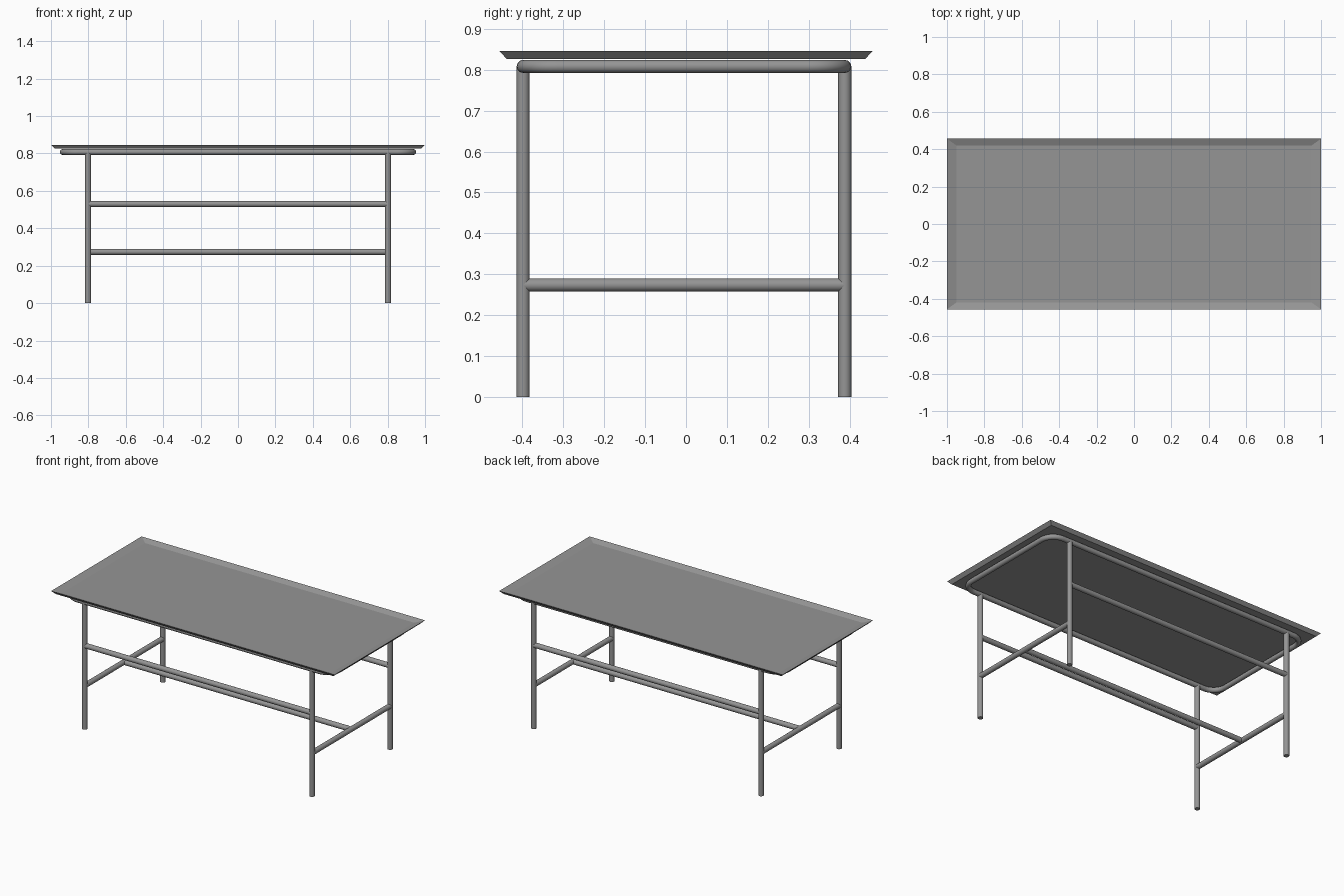
import bpy, bmesh, math
from mathutils import Vector

if "Cube" in bpy.data.objects:
    bpy.data.objects.remove(bpy.data.objects["Cube"], do_unlink=True)

grey = bpy.data.materials.new("mid grey")
grey.use_nodes = True
COLOUR = (0.3, 0.3, 0.3, 1)
grey.diffuse_color = COLOUR
grey.node_tree.nodes["Principled BSDF"].inputs["Base Color"].default_value = COLOUR

TUBE = 0.016
CY = -0.005          # frame centre in y
LEG_X, LEG_Y = 0.802, 0.393
LOW, HIGH, RING_Z = 0.274, 0.53, 0.808


def finish(obj):
    obj.data.materials.append(grey)
    return obj


def tube(name, start, end):
    """Round bar between two points."""
    a, b = Vector(start), Vector(end)
    axis = b - a
    bpy.ops.mesh.primitive_cylinder_add(vertices=24, radius=TUBE, depth=axis.length,
                                        location=(a + b) / 2)
    obj = bpy.context.object
    obj.name = name
    obj.rotation_euler = axis.to_track_quat('Z', 'Y').to_euler()
    bpy.ops.object.shade_smooth_by_angle()
    return finish(obj)


# Tray top: stacked rectangles bridged into a shallow dish with a flared rim
bm = bmesh.new()
rings = []
for hx, hy, z in ((0.98, 0.438, 0.826), (1.0, 0.456, 0.846), (0.95, 0.42, 0.831)):
    rings.append([bm.verts.new((sx * hx, sy * hy, z))
                  for sx, sy in ((-1, -1), (1, -1), (1, 1), (-1, 1))])
for low, high in zip(rings, rings[1:]):
    for i in range(4):
        j = (i + 1) % 4
        bm.faces.new((low[i], low[j], high[j], high[i]))
bm.faces.new(rings[0][::-1])
bm.faces.new(rings[-1])
bmesh.ops.recalc_face_normals(bm, faces=bm.faces)
mesh = bpy.data.meshes.new("tray_top")
bm.to_mesh(mesh)
bm.free()
tray = finish(bpy.data.objects.new("tray_top", mesh))
bpy.context.collection.objects.link(tray)

# Rounded rectangular tube ring under the tray
curve = bpy.data.curves.new("support_ring", 'CURVE')
curve.dimensions = '3D'
curve.bevel_depth = TUBE
curve.bevel_resolution = 4
HX, CORNER, STEPS = 0.937, 0.085, 8
points = []
for quarter, (sx, sy) in enumerate(((1, 1), (-1, 1), (-1, -1), (1, -1))):
    for k in range(STEPS + 1):
        a = (quarter + k / STEPS) * math.pi / 2
        points.append((sx * (HX - CORNER) + CORNER * math.cos(a),
                       CY + sy * (LEG_Y - CORNER) + CORNER * math.sin(a), RING_Z, 1))
spline = curve.splines.new('POLY')
spline.points.add(len(points) - 1)
for p, co in zip(spline.points, points):
    p.co = co
spline.use_cyclic_u = True
spline.use_smooth = True
ring = finish(bpy.data.objects.new("support_ring", curve))
bpy.context.collection.objects.link(ring)

# Legs and long upper rails
for side, sy in (("front", -1), ("back", 1)):
    y = CY + sy * LEG_Y
    for end, sx in (("right", -1), ("left", 1)):
        tube(f"{side}_{end}_leg", (sx * LEG_X, y, 0), (sx * LEG_X, y, RING_Z))
    tube(f"{side}_upper_rail", (-LEG_X, y, HIGH), (LEG_X, y, HIGH))

# Low end rails and the central stretcher joining them
for end, sx in (("right", -1), ("left", 1)):
    tube(f"{end}_end_rail", (sx * LEG_X, CY - LEG_Y, LOW), (sx * LEG_X, CY + LEG_Y, LOW))
tube("centre_stretcher", (-LEG_X, CY, LOW), (LEG_X, CY, LOW))
